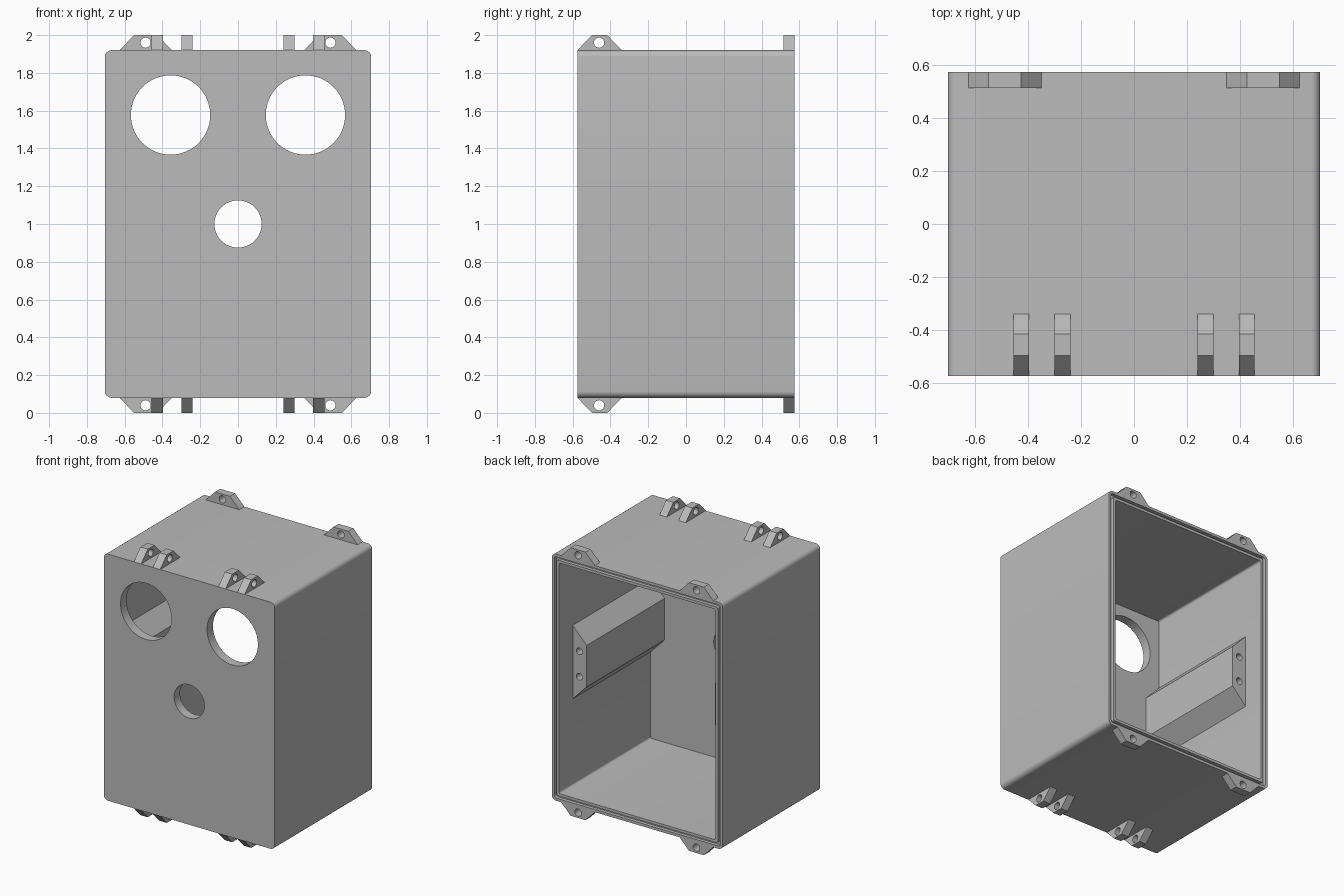
import bpy, bmesh, math
from mathutils import Vector

cube = bpy.data.objects.get("Cube")
if cube:
    bpy.data.objects.remove(cube, do_unlink=True)

grey = bpy.data.materials.new("plain grey")
grey.use_nodes = True
COLOUR = (0.5, 0.5, 0.5, 1)
grey.diffuse_color = COLOUR
grey.node_tree.nodes["Principled BSDF"].inputs["Base Color"].default_value = COLOUR

HALF_X, HALF_Y, HALF_Z = 0.705, 0.575, 0.92
WALL, FRONT_WALL = 0.06, 0.07
MIDDLE = 1.0


def finish(bm, name):
    bmesh.ops.recalc_face_normals(bm, faces=bm.faces)
    mesh = bpy.data.meshes.new(name)
    bm.to_mesh(mesh)
    bm.free()
    mesh.materials.append(grey)
    obj = bpy.data.objects.new(name, mesh)
    bpy.context.collection.objects.link(obj)
    return obj


def prism(name, profile, place, start, end):
    """Extrude a 2D profile; place(a, b, t) maps it into space."""
    bm = bmesh.new()
    rings = [[bm.verts.new(place(a, b, t)) for a, b in profile] for t in (start, end)]
    n = len(profile)
    for i in range(n):
        j = (i + 1) % n
        bm.faces.new((rings[0][i], rings[0][j], rings[1][j], rings[1][i]))
    for ring in rings:
        bm.faces.new(ring)
    return finish(bm, name)


def circle(a, b, radius, sides):
    return [(a + radius * math.cos(math.tau * i / sides),
             b + radius * math.sin(math.tau * i / sides)) for i in range(sides)]


def drill(obj, a, b, radius, place, start, end, sides=32):
    """Cut a round hole and throw the cutter away."""
    cutter = prism("hole_cutter", circle(a, b, radius, sides), place, start, end)
    cutter.hide_render = True
    mod = obj.modifiers.new("hole", "BOOLEAN")
    mod.operation, mod.solver, mod.object = "DIFFERENCE", "EXACT", cutter
    bpy.context.view_layer.objects.active = obj
    bpy.ops.object.modifier_apply(modifier=mod.name)
    bpy.data.objects.remove(cutter, do_unlink=True)


def smooth(obj):
    bpy.ops.object.select_all(action="DESELECT")
    obj.select_set(True)
    bpy.context.view_layer.objects.active = obj
    bpy.ops.object.shade_smooth_by_angle(angle=math.radians(30))


def along_y(a, b, t):
    return Vector((a, t, b))


def rounded_loop(bm, inset, y, steps=6):
    """Rounded rectangle in the xz plane, inset from the outer wall."""
    radius = max(0.035 - inset, 0.015)
    verts = []
    for corner, (sx, sz) in enumerate(((1, 1), (-1, 1), (-1, -1), (1, -1))):
        cx = sx * (HALF_X - inset - radius)
        cz = MIDDLE + sz * (HALF_Z - inset - radius)
        for i in range(steps + 1):
            ang = math.pi / 2 * (corner + i / steps)
            verts.append(bm.verts.new((cx + radius * math.cos(ang), y,
                                       cz + radius * math.sin(ang))))
    return verts


# Housing: open-backed shell with a seal groove round the rim
GROOVE = HALF_Y - 0.025
sections = [(0, -HALF_Y), (0, HALF_Y), (0.02, HALF_Y), (0.02, GROOVE), (0.04, GROOVE),
            (0.04, HALF_Y), (WALL, HALF_Y), (WALL, FRONT_WALL - HALF_Y)]
bm = bmesh.new()
loops = [rounded_loop(bm, inset, y) for inset, y in sections]
for first, second in zip(loops, loops[1:]):
    for i in range(len(first)):
        j = (i + 1) % len(first)
        bm.faces.new((first[i], first[j], second[j], second[i]))
bm.faces.new(loops[0])
bm.faces.new(loops[-1])
housing = finish(bm, "housing")

# Two large round openings and a small one in the front wall
for x, z, radius in ((-0.357, 1.577, 0.21), (0.357, 1.577, 0.21), (0, 1.0, 0.125)):
    drill(housing, x, z, radius, along_y, -0.65, -0.45, 64)
smooth(housing)

# Lugs: the same tapered outline on top and bottom, front and back
for z_sign, level in ((1, "top"), (-1, "bottom")):
    base, tip = MIDDLE + z_sign * HALF_Z, MIDDLE + z_sign
    hole_z = (base + tip) / 2

    # Pairs of hinge ears at the front edge
    def along_x(a, b, t):
        return Vector((t, a, b))
    ear = [(-0.575, base), (-0.497, tip), (-0.417, tip), (-0.34, base)]
    for x in (-0.427, -0.27, 0.27, 0.427):
        obj = prism(level + "_hinge_ear", ear, along_x, x - 0.03, x + 0.03)
        drill(obj, -0.46, hole_z, 0.027, along_x, x - 0.1, x + 0.1)
        smooth(obj)

    # Latch lugs at the back edge
    for side in (-1, 1):
        lug = [(side * x, z) for x, z in ((0.35, base), (0.427, tip), (0.55, tip), (0.627, base))]
        obj = prism(level + "_latch_lug", lug, along_y, 0.515, HALF_Y)
        drill(obj, side * 0.489, hole_z, 0.027, along_y, 0.45, 0.65)
        smooth(obj)

# Tapered mounting rails on both inner side walls, with two blind screw holes
RAIL_Z, RAIL_END = 1.06, 0.414
for side, label in ((1, "left"), (-1, "right")):
    outline = [(side * x, RAIL_Z + dz)
               for x, dz in ((0.65, -0.28), (0.53, -0.155), (0.53, 0.155), (0.65, 0.28))]
    rail = prism(label + "_mounting_rail", outline, along_y, FRONT_WALL - HALF_Y, RAIL_END)
    for dz in (-0.095, 0.095):
        drill(rail, side * 0.59, RAIL_Z + dz, 0.025, along_y, RAIL_END - 0.15, RAIL_END + 0.05)
    smooth(rail)
